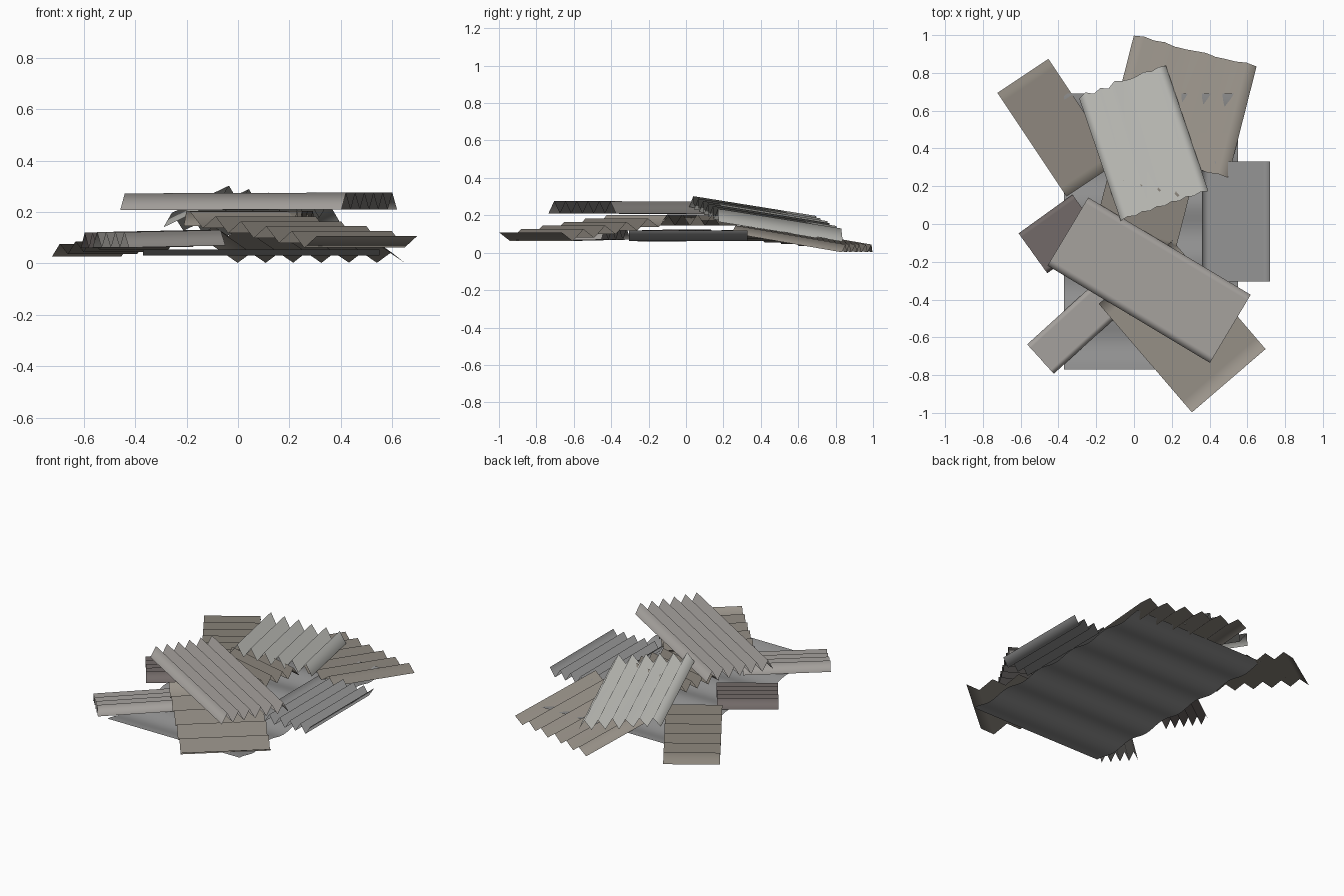
import bpy, bmesh, math, random
from mathutils import Vector

if "Cube" in bpy.data.objects:
    bpy.data.objects.remove(bpy.data.objects["Cube"])

random.seed(4)


def material(name, rgb):
    m = bpy.data.materials.new(name)
    m.diffuse_color = (*rgb, 1)
    m.use_nodes = True
    m.node_tree.nodes["Principled BSDF"].inputs["Base Color"].default_value = m.diffuse_color
    return m


MATS = {
    "grey": material("zinc grey", (0.30, 0.30, 0.30)),
    "pale": material("pale zinc", (0.50, 0.50, 0.47)),
    "warm": material("warm zinc", (0.38, 0.36, 0.34)),
    "tan": material("dusty tan", (0.33, 0.30, 0.26)),
    "brown": material("dull brown", (0.26, 0.235, 0.20)),
    "rust": material("dark rust", (0.17, 0.145, 0.14)),
}


def sheet(name, start, end, width, profile, mat, roll=0.0, ragged=0.0):
    """Sweep a (side, height) profile along the ridges from start to end.
    roll is the rise across the width; ragged frays the start edge."""
    a, b = Vector(start), Vector(end)
    run = (b - a).normalized()
    side = run.cross(Vector((0, 0, 1))).normalized()
    up = side.cross(run)
    bm = bmesh.new()
    rows = []
    for s, h in profile:
        fray = run * random.uniform(0, ragged)
        off = side * (s * width) + up * h + Vector((0, 0, s * roll))
        rows.append((bm.verts.new(a + off + fray), bm.verts.new(b + off)))
    for (p, q), (r, t) in zip(rows, rows[1:]):
        bm.faces.new((p, q, t, r)).smooth = True
    bmesh.ops.recalc_face_normals(bm, faces=bm.faces)
    if sum(f.normal.z for f in bm.faces) < 0:
        bmesh.ops.reverse_faces(bm, faces=bm.faces)
    me = bpy.data.meshes.new(name)
    bm.to_mesh(me)
    bm.free()
    me.materials.append(MATS[mat])
    ob = bpy.data.objects.new(name, me)
    bpy.context.collection.objects.link(ob)
    return ob


def zigzag(teeth, height):
    """Folded profile; a negative height starts and ends on a crest."""
    n = teeth * 2
    return [(i / n - 0.5, height / 2 * (1 if i % 2 else -1)) for i in range(n + 1)]


def wave(waves, height, steps=10):
    n = waves * steps
    return [(i / n - 0.5, height / 2 * math.cos(2 * math.pi * i / steps))
            for i in range(n + 1)]


# Wide bottom sheet with soft waves
sheet("base_sheet", (-0.37, -0.04, 0.043), (0.55, -0.04, 0.043), 1.46,
      wave(5, 0.022), "grey")

# Lower layer of sharply folded sheets
sheet("right_sheet", (0.54, -0.305, 0.09), (0.54, 0.33, 0.09), 0.36,
      zigzag(5, -0.055), "grey")
sheet("front_left_sheet", (-0.495, -0.715, 0.092), (-0.12, -0.375, 0.1), 0.21,
      zigzag(4, 0.06), "warm")
sheet("left_sheet", (-0.535, -0.155, 0.09), (-0.25, 0.05, 0.095), 0.26,
      zigzag(5, 0.06), "rust")
# This sheet's folds run across its short side
sheet("back_left_sheet", (-0.54, 0.42, 0.077), (-0.27, 0.60, 0.077), 0.66,
      zigzag(6, 0.045), "brown", roll=0.055)
sheet("back_right_sheet", (0.325, 0.92, 0.023), (0.175, 0.33, 0.125), 0.67,
      zigzag(6, 0.042), "tan", ragged=0.012)

# Middle layer, the front one also folded across its short side
sheet("front_sheet", (0.06, -0.71, 0.127), (0.45, -0.375, 0.127), 0.757,
      zigzag(5, -0.055), "tan", roll=-0.095)
sheet("middle_sheet", (-0.17, 0.13, 0.175), (0.26, 0.02, 0.175), 0.33,
      zigzag(4, 0.06), "brown")

# Top layer
sheet("upper_back_sheet", (-0.065, 0.765, 0.13), (0.16, 0.1, 0.237), 0.49,
      zigzag(6, 0.065), "pale", roll=0.08, ragged=0.02)
sheet("top_sheet", (-0.35, -0.04, 0.24), (0.51, -0.555, 0.243), 0.42,
      zigzag(6, 0.065), "warm")
